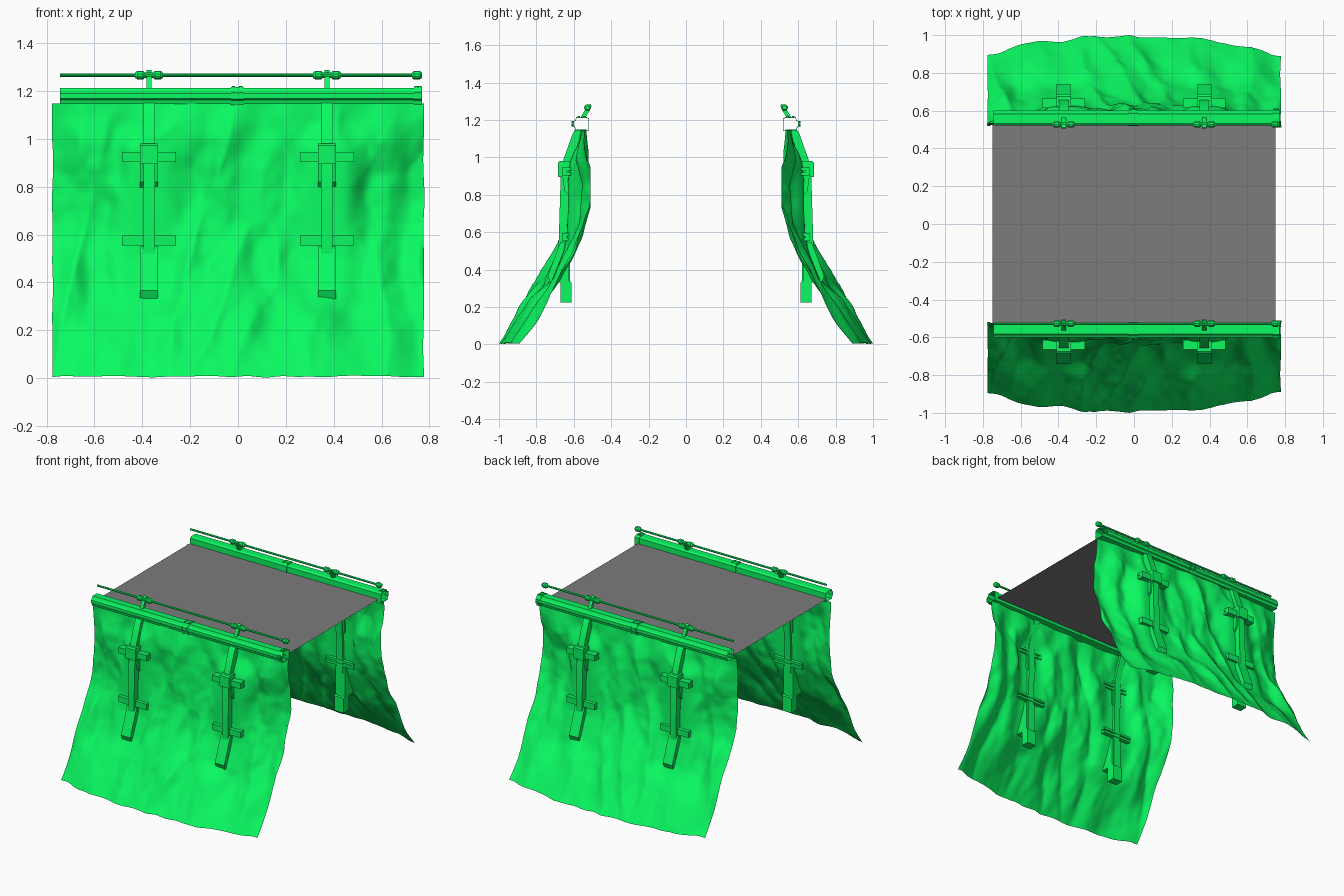
import bpy, bmesh, math
from mathutils import Vector, Matrix, noise

if "Cube" in bpy.data.objects:
    bpy.data.objects.remove(bpy.data.objects["Cube"])


def material(name, col):
    m = bpy.data.materials.new(name)
    m.diffuse_color = (*col, 1)
    m.use_nodes = True
    m.node_tree.nodes["Principled BSDF"].inputs["Base Color"].default_value = m.diffuse_color
    return m


green = material("green", (0.003, 0.95, 0.12))
grey = material("dark_grey", (0.2, 0.2, 0.2))
POSTS = (-0.372, 0.372)


def finish(name, bm, mirror=True, mat=green, angle=30):
    """Turn a bmesh into an object, mirrored to the other side of the road."""
    me = bpy.data.meshes.new(name)
    bm.to_mesh(me)
    bm.free()
    ob = bpy.data.objects.new(name, me)
    bpy.context.collection.objects.link(ob)
    me.materials.append(mat)
    if mirror:
        m = ob.modifiers.new("other_side", 'MIRROR')
        m.use_axis = (False, True, False)
        m.use_mirror_merge = False
    bpy.ops.object.select_all(action='DESELECT')
    ob.select_set(True)
    bpy.context.view_layer.objects.active = ob
    bpy.ops.object.shade_smooth_by_angle(angle=math.radians(angle))
    return ob


def prism(bm, prof, x0, x1, hole=None, caps=True):
    """Extrude a closed (y, z) profile along x; hole makes ring-shaped ends."""
    def ring(x, p):
        return [bm.verts.new((x, y, z)) for y, z in p]
    a, b, n = ring(x0, prof), ring(x1, prof), len(prof)

    def band(p, q):
        return [bm.faces.new((p[i], p[(i + 1) % n], q[(i + 1) % n], q[i])) for i in range(n)]
    fs = band(a, b)
    if hole:
        c, d = ring(x0, hole), ring(x1, hole)
        fs += band(c, a) + band(b, d) + band(d, c)
    elif caps:
        fs += [bm.faces.new(a[::-1]), bm.faces.new(b)]
    bmesh.ops.recalc_face_normals(bm, faces=fs)


def box(bm, x0, x1, y0, y1, z0, z1):
    prism(bm, [(y0, z0), (y1, z0), (y1, z1), (y0, z1)], x0, x1)


def rod(bm, p, q, r, seg=10, r2=None):
    p, q = Vector(p), Vector(q)
    rot = (q - p).to_track_quat('Z', 'Y').to_matrix().to_4x4()
    bmesh.ops.create_cone(bm, cap_ends=True, segments=seg, radius1=r, radius2=r if r2 is None else r2,
                          depth=(q - p).length, matrix=Matrix.Translation((p + q) / 2) @ rot)


# rock face: one creased sheet, steep at the top and flaring out at the foot
PROF = [(-0.1, -1.07), (0, -0.995), (0.15, -0.895), (0.35, -0.77), (0.5, -0.685), (0.65, -0.63),
        (0.85, -0.61), (1.0, -0.6), (1.2, -0.565)]


def lerp_table(table, z):
    for (z0, y0), (z1, y1) in zip(table, table[1:]):
        if z <= z1:
            return y0 + (y1 - y0) * (z - z0) / (z1 - z0)
    return table[-1][1]


def smooth(a, b, t):
    t = max(0, min(1, (t - a) / (b - a)))
    return t * t * (3 - 2 * t)


def rock_y(x, z):
    u = x / 0.78
    y = sum(lerp_table(PROF, z + d) for d in (-0.06, 0, 0, 0.06)) / 4
    y += u * u * (0.1 - 0.06 * max(0, (z - 0.85) / 0.3))
    fade = min(1, 0.2 + (1.15 - z) * 5) * min(1, 0.4 + z * 2)
    folds = 0.05 * noise.noise((x * 4.2 + z * 0.5, 3.1, z * 1.3))
    crease = 0.085 * (abs(noise.noise((x * 5 - z * 0.9, 8.2, z * 1.7))) - 0.22)
    lumps = 0.03 * noise.noise((x * 9, 5.7, z * 4)) + 0.008 * noise.noise((x * 20, 1.3, z * 13))
    y = max(y + fade * (folds + crease + lumps), -0.665 - 2 * max(0, 0.62 - z))
    # rock gripped by each bracket
    d = min(abs(x - p) for p in POSTS)
    w = (1 - smooth(0.06, 0.19, d)) * smooth(0.24, 0.36, z) * (1 - smooth(0.95, 1.08, z)) * 0.9
    grip = lerp_table([(0, -0.89), (0.36, -0.71), (0.5, -0.655), (0.6, -0.64), (0.9, -0.632), (1.2, -0.6)], z)
    return min(y + (grip - y) * w, -0.51)


bm = bmesh.new()
NX, NZ = 130, 96
rows = []
for j in range(NZ + 1):
    t = j / NZ
    row = []
    for i in range(NX + 1):
        s = i / NX * 2 - 1
        z = 1.148 * t + 0.006 * (1 - t) * (1 + noise.noise((s * 9, 0.4, 0)))
        x = s * (0.776 + 0.006 * noise.noise((s, 2.2, z * 6)))
        row.append(bm.verts.new((x, rock_y(x, z), z)))
    rows.append(row)
low = min(v.co.y for v in bm.verts)
for row in rows:
    for v in row:                       # foot of the slope reaches exactly y = -1
        v.co.y += (-1 - low) * max(0, 1 - v.co.z / 0.5)
for j in range(NZ):
    for i in range(NX):
        bm.faces.new((rows[j][i], rows[j][i + 1], rows[j + 1][i + 1], rows[j + 1][i]))
finish("rock_face", bm, angle=80)

# road deck
bm = bmesh.new()
bm.faces.new([bm.verts.new(v) for v in
              ((-0.748, -0.53, 1.165), (0.748, -0.53, 1.165), (0.748, 0.53, 1.165), (-0.748, 0.53, 1.165))])
finish("road_deck", bm, mirror=False, mat=grey)

# edge beam: open-ended hollow section
BEAM = [(-0.522, 1.145), (-0.522, 1.205), (-0.535, 1.213), (-0.583, 1.213), (-0.59, 1.197),
        (-0.601, 1.19), (-0.601, 1.168), (-0.593, 1.163), (-0.588, 1.145)]
bm = bmesh.new()
prism(bm, BEAM, -0.745, 0.762, caps=False)
finish("edge_beam", bm)

# joint collars around the beam, with bolts
bm = bmesh.new()
c = Vector((-0.561, 1.18))
big = [tuple(c + (Vector(p) - c) * 1.1) for p in BEAM]
for x0, x1 in ((-0.029, 0.022), (0.735, 0.77)):
    prism(bm, big, x0, x1, hole=BEAM)
    for x in (x0 + 0.01, x1 - 0.01):
        for z in (1.172, 1.188):
            rod(bm, (x, -0.6, z), (x, -0.611, z), 0.007, 8)
        for y in (-0.573, -0.545):
            rod(bm, (x, y, 1.21), (x, y, 1.221), 0.007, 8)
finish("beam_collars", bm)

# hand rail with swollen couplings
bm = bmesh.new()
RY, RZ = -0.527, 1.266
rod(bm, (-0.745, RY, RZ), (0.762, RY, RZ), 0.007)
for x in [p + d for p in POSTS for d in (-0.037, 0.037)] + [0.748]:
    rod(bm, (x - 0.012, RY, RZ), (x + 0.012, RY, RZ), 0.018, 10)
    for s in (-1, 1):
        rod(bm, (x + s * 0.012, RY, RZ), (x + s * 0.021, RY, RZ), 0.018, 10, 0.011)
finish("hand_rail", bm)

# rail stanchions leaning inward over the road
bm = bmesh.new()
for p in POSTS:
    prism(bm, [(-0.565, 1.21), (-0.54, 1.21), (-0.512, 1.255), (-0.505, 1.278), (-0.512, 1.287),
               (-0.525, 1.28), (-0.548, 1.24)], p - 0.011, p + 0.011)
    rod(bm, (p - 0.03, RY, RZ), (p + 0.03, RY, RZ), 0.012)
finish("rail_stanchions", bm)

# support posts: sloped arm from the beam, then an upright down into the rock
bm = bmesh.new()
for p in POSTS:
    prism(bm, [(-0.59, 1.15), (-0.55, 1.15), (-0.61, 0.98), (-0.62, 0.5), (-0.62, 0.24), (-0.66, 0.24),
               (-0.682, 0.5), (-0.67, 0.9), (-0.655, 0.99), (-0.605, 1.13)], p - 0.024, p + 0.024)
finish("support_posts", bm)

# clamps, side plates and sloping feet on the posts
bm = bmesh.new()
for p in POSTS:
    prism(bm, [(-0.685, 0.895), (-0.62, 0.895), (-0.62, 0.98), (-0.675, 0.98), (-0.685, 0.972)],
          p - 0.038, p + 0.038)
    prism(bm, [(-0.66, 0.895), (-0.62, 0.895), (-0.62, 0.79), (-0.65, 0.82)], p - 0.037, p + 0.037)
    prism(bm, [(-0.672, 0.225), (-0.612, 0.225), (-0.612, 0.33), (-0.625, 0.34), (-0.625, 0.54), (-0.67, 0.55),
               (-0.69, 0.5), (-0.74, 0.365), (-0.725, 0.33), (-0.672, 0.33)], p - 0.037, p + 0.037)
finish("post_clamps_and_feet", bm)

# cross bars: slotted channels gripping the rock
bm = bmesh.new()
for p in POSTS:
    for z in (0.925, 0.575):
        box(bm, p - 0.112, p + 0.112, -0.664, -0.635, z - 0.021, z + 0.021)
        for s in (-1, 1):
            box(bm, p - 0.112, p + 0.112, -0.636, -0.615, z + s * 0.013 - 0.008, z + s * 0.013 + 0.008)
finish("cross_bars", bm)
